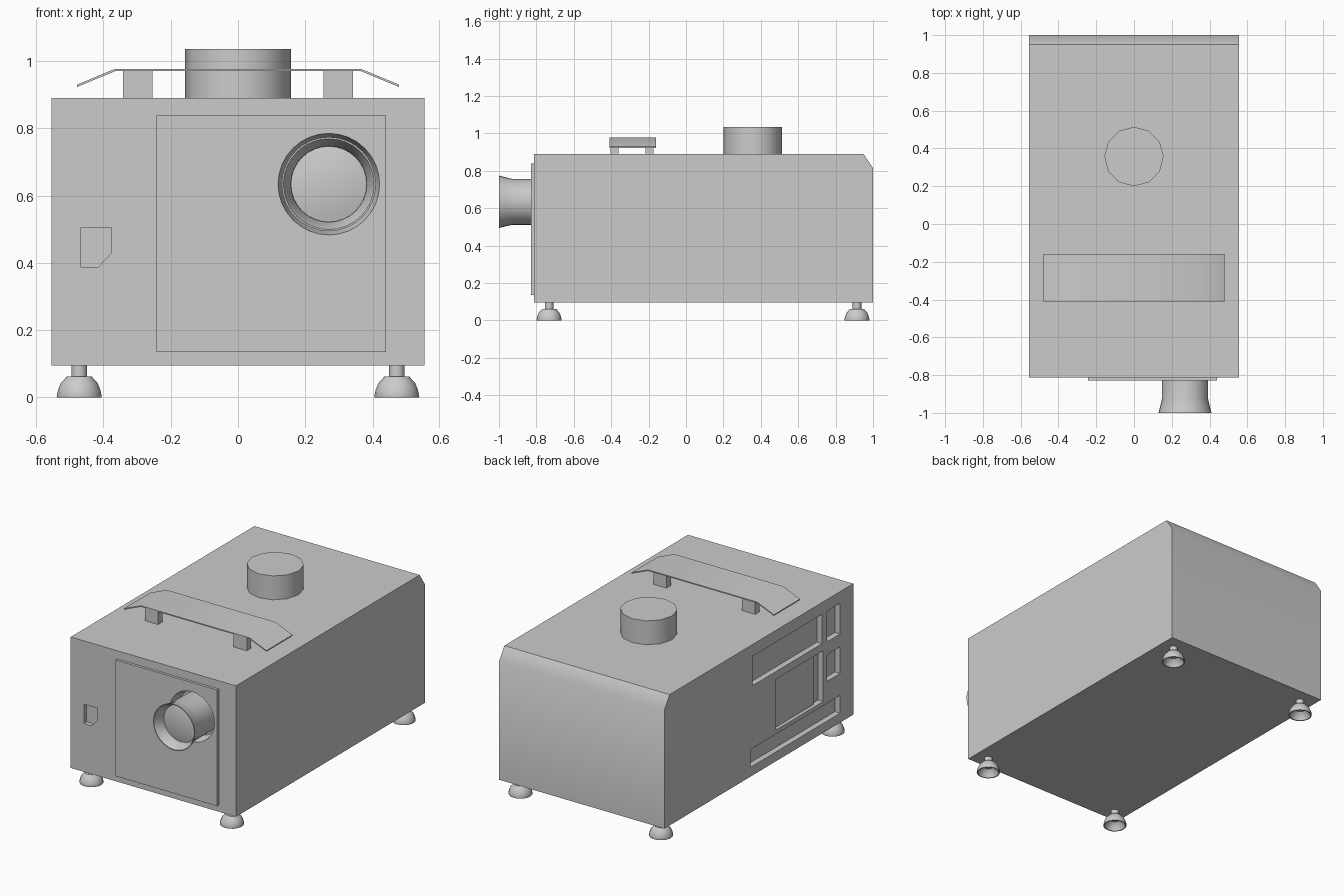
import bpy, bmesh, math
from mathutils import Matrix, Vector

if "Cube" in bpy.data.objects:
    bpy.data.objects.remove(bpy.data.objects["Cube"])


def finish(name, bm, smooth=None):
    bmesh.ops.remove_doubles(bm, verts=bm.verts, dist=1e-5)
    bmesh.ops.recalc_face_normals(bm, faces=bm.faces)
    mesh = bpy.data.meshes.new(name)
    bm.to_mesh(mesh)
    bm.free()
    ob = bpy.data.objects.new(name, mesh)
    bpy.context.collection.objects.link(ob)
    if smooth:
        shade(ob, smooth)
    return ob


def activate(ob):
    bpy.ops.object.select_all(action='DESELECT')
    ob.select_set(True)
    bpy.context.view_layer.objects.active = ob


def shade(ob, degrees):
    activate(ob)
    bpy.ops.object.shade_smooth_by_angle(angle=math.radians(degrees))


def box(name, x, y, z):
    return prism(name, [(x[0], z[0]), (x[1], z[0]), (x[1], z[1]), (x[0], z[1])], 'y', y)


def prism(name, outline, axis, span, smooth=None):
    """Extrude an (x, z) outline along y, or a (y, z) outline along x."""
    bm = bmesh.new()
    at = (lambda a, b, t: (a, t, b)) if axis == 'y' else (lambda a, b, t: (t, a, b))
    face = bm.faces.new([bm.verts.new(at(a, b, span[0])) for a, b in outline])
    new = bmesh.ops.extrude_face_region(bm, geom=[face])['geom']
    move = Vector(at(0, 0, span[1] - span[0]))
    bmesh.ops.translate(bm, vec=move, verts=[v for v in new if isinstance(v, bmesh.types.BMVert)])
    return finish(name, bm, smooth)


def lathe(name, profile, place, steps, smooth=35):
    """Spin an (r, height) profile about z, then place it."""
    bm = bmesh.new()
    vs = [bm.verts.new((r, 0, h)) for r, h in profile]
    es = [bm.edges.new(p) for p in zip(vs, vs[1:])]
    bmesh.ops.spin(bm, geom=vs + es, axis=(0, 0, 1), cent=(0, 0, 0),
                   angle=math.tau, steps=steps, use_duplicate=False)
    bmesh.ops.transform(bm, matrix=place, verts=bm.verts)
    return finish(name, bm, smooth)


def cut(ob, cutter):
    mod = ob.modifiers.new('cut', 'BOOLEAN')
    mod.operation, mod.solver, mod.object = 'DIFFERENCE', 'EXACT', cutter
    activate(ob)
    bpy.ops.object.modifier_apply(modifier=mod.name)


# Housing with sloped rear top edge, and raised front panel
body = prism('housing', [(-0.812, 0.095), (1, 0.095), (1, 0.815), (0.95, 0.89), (-0.812, 0.89)],
             'x', (-0.555, 0.555))
panel = box('front_panel', (-0.243, 0.44), (-0.828, -0.811), (0.135, 0.84))

cutters = []
# Connector bays on the left side: (y range, z range)
for y, z in [((-0.513, 0.157), (0.64, 0.818)), ((-0.686, -0.561), (0.633, 0.82)),
             ((-0.523, -0.073), (0.285, 0.593)), ((-0.686, -0.561), (0.393, 0.555)),
             ((-0.686, 0.176), (0.152, 0.26))]:
    cutters.append(box('bay_cutter', (-0.6, -0.52), y, z))

# Small five-sided sensor recess on the front
cutters.append(prism('sensor_cutter', [(-0.467, 0.388), (-0.415, 0.388), (-0.376, 0.43),
                                       (-0.376, 0.505), (-0.467, 0.505)], 'y', (-0.9, -0.785)))
for c in cutters:
    cut(body, c)

# Lens opening through the panel into the housing
lens_at = Matrix.Translation((0.27, 0, 0.634)) @ Matrix.Rotation(math.pi / 2, 4, 'X')
hole = lathe('lens_cutter', [(0, 0.76), (0.135, 0.76), (0.151, 0.828), (0.151, 0.9), (0, 0.9)],
             lens_at, 32)
cutters.append(hole)
cut(body, hole)
cut(panel, hole)
for c in cutters:
    bpy.data.objects.remove(c)
shade(body, 35)
shade(panel, 35)

# Raised cover inside the middle bay
box('bay_cover', (-0.535, -0.515), (-0.46, -0.074), (0.286, 0.592))

# Lens barrel with flared rim, and domed glass
lathe('lens_barrel', [(0.123, 0.755), (0.123, 0.93), (0.129, 0.955), (0.14, 1.0), (0.135, 1.0),
                      (0.113, 0.95), (0.112, 0.92)], lens_at, 32)
lathe('lens_glass', [(0.113, 0.935), (0.08, 0.943), (0.04, 0.948), (0, 0.95)], lens_at, 32)

# Exhaust duct on top
lathe('exhaust_duct', [(0, 0.88), (0.157, 0.88), (0.157, 1.035), (0, 1.035)],
      Matrix.Translation((0, 0.357, 0)), 12)

# Carrying handle: bent plate on four posts
top = [(-0.478, 0.93), (-0.365, 0.977), (0.365, 0.977), (0.478, 0.93)]
prism('handle_plate', top + [(x, z - 0.007) for x, z in reversed(top)], 'y', (-0.41, -0.16), 35)
for s in (-1, 1):
    for y in (-0.383, -0.196):
        box('handle_post', sorted((s * 0.254, s * 0.342)), (y - 0.021, y + 0.021), (0.885, 0.972))

# Hollow cup feet
foot = [(0, 0.1), (0.023, 0.1), (0.023, 0.062), (0.037, 0.062), (0.055, 0.042), (0.063, 0.022),
        (0.067, 0.004), (0.066, 0), (0.06, 0), (0.05, 0.025), (0.03, 0.042), (0, 0.042)]
for x in (-0.472, 0.472):
    for y in (-0.732, 0.914):
        lathe('foot', foot, Matrix.Translation((x, y, 0)), 16)
